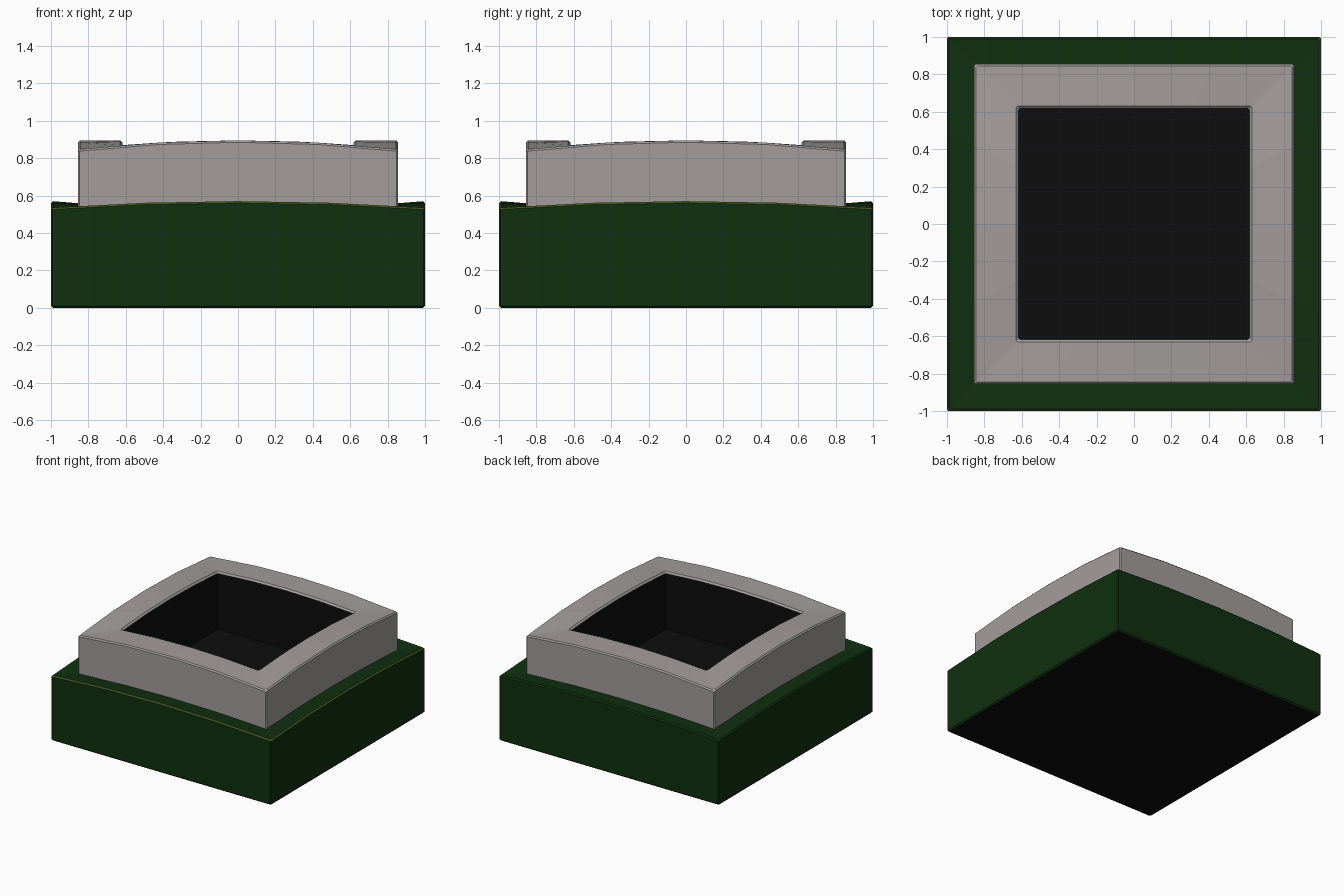
import bpy

if "Cube" in bpy.data.objects:
    bpy.data.objects.remove(bpy.data.objects["Cube"])

SEGMENTS = 4  # pieces along each arched side


def material(name, rgb):
    m = bpy.data.materials.new(name)
    m.diffuse_color = (*rgb, 1)
    m.use_nodes = True
    m.node_tree.nodes["Principled BSDF"].inputs["Base Color"].default_value = m.diffuse_color
    return m


GREEN = material("dark green", (0.005, 0.030, 0.005))
OLIVE = material("olive edge", (0.055, 0.100, 0.014))
GREY = material("warm grey", (0.37, 0.34, 0.335))
BLACK = material("black", (0.004, 0.004, 0.004))


def square_loop(half, z, sag, chamfer=0.008):
    """Square loop, counter-clockwise, whose sides arch up in the middle."""
    pts = []
    for dx, dy in ((1, 0), (0, 1), (-1, 0), (0, -1)):
        for i in range(SEGMENTS + 1):
            s = (half - chamfer) * (2 * i / SEGMENTS - 1)
            pts.append((dx * s + dy * half, dy * s - dx * half, z - sag * s * s))
    return pts


def build(name, loops, mats, cap_first=False, cap_last=False, rule=None):
    verts = [p for lp in loops for p in square_loop(*lp)]
    n = 4 * (SEGMENTS + 1)
    faces, bands = [], []
    for k in range(len(loops) - 1):
        for i in range(n):
            j = (i + 1) % n
            faces.append((k * n + i, k * n + j, (k + 1) * n + j, (k + 1) * n + i))
            bands.append(k)
    if cap_first:
        faces.append(tuple(reversed(range(n))))
        bands.append(-1)
    if cap_last:
        faces.append(tuple(range((len(loops) - 1) * n, len(loops) * n)))
        bands.append(-1)
    mesh = bpy.data.meshes.new(name)
    mesh.from_pydata(verts, [], faces)
    for m in mats:
        mesh.materials.append(m)
    if rule:
        for p, band in zip(mesh.polygons, bands):
            p.material_index = rule(p, band)
    ob = bpy.data.objects.new(name, mesh)
    bpy.context.collection.objects.link(ob)
    return ob


# Base block: black underside, olive edge along front and right
def base_colour(face, band):
    if band == -1:
        return 2
    c = face.center
    if band == 2 and (c.y < -0.985 or c.x > 0.985):
        return 1
    return 0


build("base_block",
      [(0.99, 0, 0), (1.0, 0.01, 0), (1.0, 0.56, 0.035),
       (0.99, 0.57, 0.035), (0.82, 0.556, 0.035)],
      [GREEN, OLIVE, BLACK], cap_first=True, rule=base_colour)

# Raised rim with arched sides
build("raised_rim",
      [(0.855, 0.5, 0), (0.855, 0.885, 0.066), (0.845, 0.895, 0.066),
       (0.63, 0.895, 0.066), (0.617, 0.882, 0.066)],
      [GREY])

# Dark lining and floor of the opening
build("opening_lining",
      [(0.617, 0.882, 0.066), (0.617, 0.40, 0)],
      [BLACK], cap_last=True)
